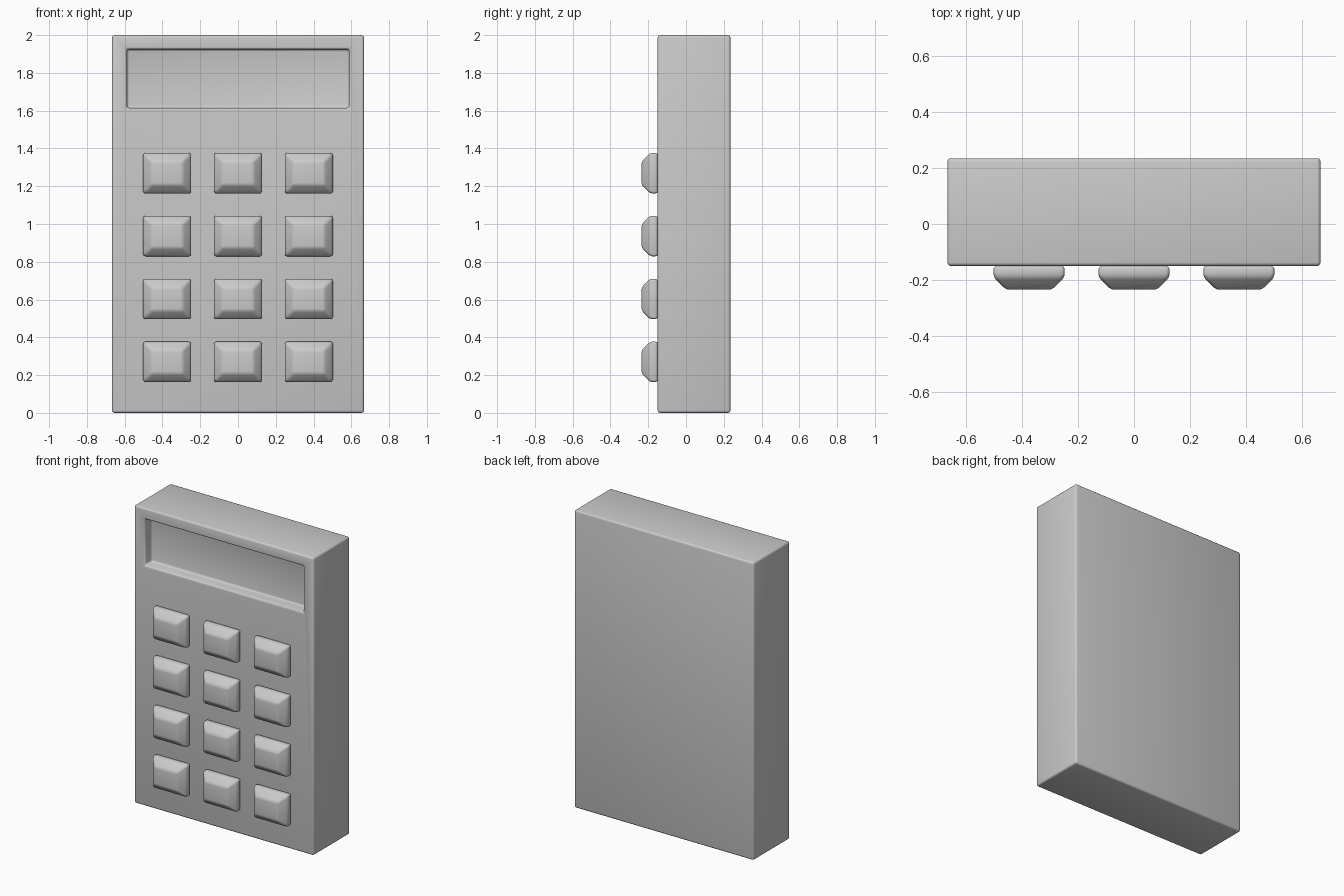
import bpy, bmesh

if "Cube" in bpy.data.objects:
    bpy.data.objects.remove(bpy.data.objects["Cube"])

def rect(bm, x0, x1, z0, z1, y):
    return [bm.verts.new((x, y, z)) for x, z in ((x0, z0), (x1, z0), (x1, z1), (x0, z1))]

def loft(name, rings, bevel, segments):
    """Skin a series of rectangles (x0, x1, z0, z1, y), cap both ends, round the edges."""
    bm = bmesh.new()
    loops = [rect(bm, *r) for r in rings]
    for a, b in zip(loops, loops[1:]):
        for i in range(4):
            j = (i + 1) % 4
            bm.faces.new((a[i], a[j], b[j], b[i]))
    bm.faces.new(loops[0])
    bm.faces.new(loops[-1])
    bmesh.ops.recalc_face_normals(bm, faces=bm.faces)
    edges = [e for e in bm.edges if e.calc_face_angle(0) > 0.3]
    bmesh.ops.bevel(bm, geom=edges, offset=bevel, segments=segments,
                    profile=0.5, affect='EDGES', clamp_overlap=True)
    mesh = bpy.data.meshes.new(name)
    bm.to_mesh(mesh)
    bm.free()
    ob = bpy.data.objects.new(name, mesh)
    bpy.context.collection.objects.link(ob)
    bpy.context.view_layer.objects.active = ob
    ob.select_set(True)
    bpy.ops.object.shade_smooth_by_angle(angle=0.7)
    ob.select_set(False)
    return ob

# case with a recessed display window at the top of the front
W, FRONT, BACK = 0.667, -0.15, 0.235
SCREEN = (-0.588, 0.588, 1.615, 1.925)
loft("case", [(-W, W, 0, 2, BACK), (-W, W, 0, 2, FRONT),
              (*SCREEN, FRONT), (*SCREEN, FRONT + 0.075)], 0.013, 3)

# keypad: 3 columns by 4 rows of chamfered keys
KW, KH, CH = 0.127, 0.107, 0.045
for row in range(4):
    for col in range(3):
        x, z = (col - 1) * 0.375, 0.27 + row * 0.333
        full = (x - KW, x + KW, z - KH, z + KH)
        face = (x - KW + CH, x + KW - CH, z - KH + CH, z + KH - CH)
        loft(f"key_{row}_{col}", [(*full, FRONT), (*full, -0.19), (*face, -0.235)], 0.012, 3)
